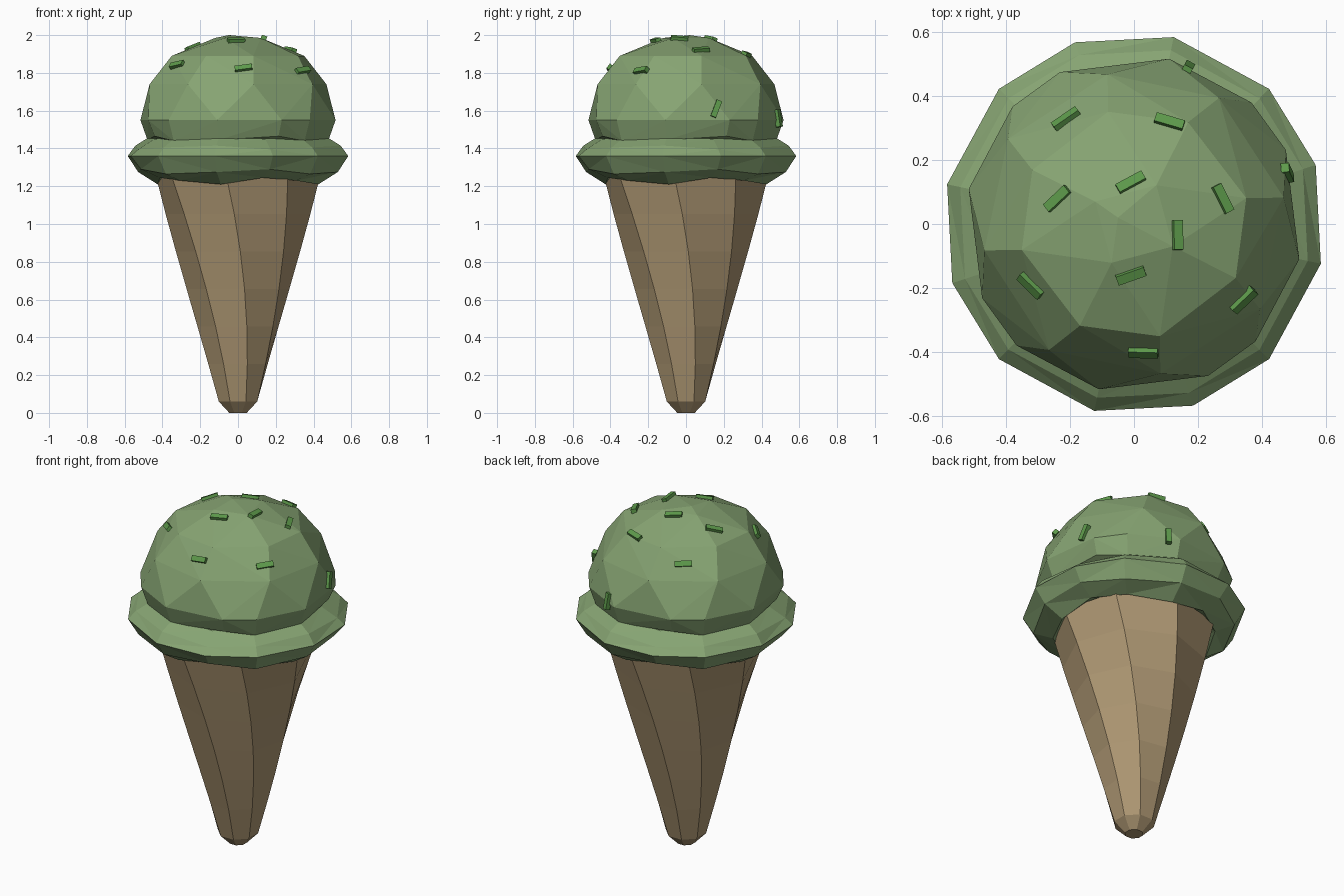
import bpy, bmesh
from math import sin, cos, radians
from mathutils import Vector, Matrix

if "Cube" in bpy.data.objects:
    bpy.data.objects.remove(bpy.data.objects["Cube"])


def material(name, rgb):
    m = bpy.data.materials.new(name)
    m.diffuse_color = (*rgb, 1)
    m.use_nodes = True
    m.node_tree.nodes["Principled BSDF"].inputs["Base Color"].default_value = m.diffuse_color
    return m


def finish(bm, name, mat):
    bmesh.ops.recalc_face_normals(bm, faces=bm.faces)
    me = bpy.data.meshes.new(name)
    bm.to_mesh(me)
    bm.free()
    me.materials.append(mat)
    ob = bpy.data.objects.new(name, me)
    bpy.context.collection.objects.link(ob)
    return ob


def ring(r, z, angles, waves=(0,)):
    return [Vector((r * cos(radians(a)), r * sin(radians(a)), z + waves[i % len(waves)]))
            for i, a in enumerate(angles)]


def quarter(*angles):
    return [a + 90 * k for k in range(4) for a in angles]


def loft(name, rings, mat, triangulate=False):
    bm = bmesh.new()
    loops = [[bm.verts.new(p) for p in r] for r in rings]
    n = len(loops[0])
    for a, b in zip(loops, loops[1:]):
        for i in range(n):
            j = (i + 1) % n
            bm.faces.new((a[i], a[j], b[j], b[i]))
    bm.faces.new(loops[0][::-1])
    bm.faces.new(loops[-1])
    if triangulate:
        bmesh.ops.triangulate(bm, faces=bm.faces)
    return finish(bm, name, mat)


wafer = material("wafer", (0.42, 0.31, 0.17))
cream = material("cream", (0.24, 0.37, 0.17))
candy = material("candy", (0.11, 0.32, 0.07))

# Twisted eight-sided cone with a blunt tip
oct_angles = [22.5 + 45 * i for i in range(8)]
rings = [ring(0.05, 0, oct_angles)]
steps = 6
for s in range(steps + 1):
    t = s / steps
    rings.append(ring(0.11 + 0.328 * t, 0.06 + 1.19 * t, [a - 30.5 * t for a in oct_angles]))
loft("cone", rings, wafer)

# Overhanging skirt of melted cream
ang = quarter(-12, 18, 45)
loft("cream_skirt", [
    ring(0.36, 1.27, ang),
    ring(0.435, 1.23, ang, (-0.02, 0.015, 0)),
    ring(0.54, 1.275, ang, (0, 0.015, -0.01)),
    ring(0.597, 1.36, ang),
    ring(0.555, 1.405, ang, (0.01, -0.01, 0)),
    ring(0.465, 1.46, ang, (0.01, -0.01, 0)),
    ring(0.38, 1.46, ang)], cream, True)

# Faceted scoop: hull of a few rings with four-fold symmetry
bm = bmesh.new()
scoop_rings = [
    ring(0.49, 1.445, quarter(-12, 26, 46), (0.0, 0.02, -0.005)),
    ring(0.528, 1.55, quarter(-12, 26, 46)),
    ring(0.475, 1.74, quarter(10, 56)),
    ring(0.36, 1.89, quarter(13, 62)),
    ring(0.14, 1.985, quarter(60)),
    [Vector((-0.05, 0.02, 2.0))]]
for r in scoop_rings:
    for p in r:
        bm.verts.new(p)
bmesh.ops.convex_hull(bm, input=bm.verts)
scoop = finish(bm, "scoop", cream)

# Sprinkles: position near the scoop, and heading
flat = [(-0.22, 0.34, 1.83, 38), (0.11, 0.315, 1.89, -18), (-0.01, 0.13, 1.98, 30),
        (0.28, 0.08, 1.93, -62), (0.135, -0.035, 1.98, 90), (-0.245, 0.08, 1.95, 38),
        (-0.32, -0.19, 1.84, -33), (-0.01, -0.16, 1.97, 20), (0.34, -0.235, 1.81, 52),
        (0.03, -0.395, 1.82, 8)]
sprinkles = [(Vector(f[:3]), Vector((cos(radians(f[3])), sin(radians(f[3])), 0))) for f in flat]
sprinkles += [(Vector((0.48, 0.16, 1.61)), Vector((0, 0.4, 1))),
              (Vector((0.17, 0.49, 1.56)), Vector((0, 0, 1)))]
for i, (pos, heading) in enumerate(sprinkles):
    _, hit, normal, _ = scoop.closest_point_on_mesh(pos)
    x = (heading - normal * heading.dot(normal)).normalized()
    y = normal.cross(x)
    m = Matrix((x, y, normal)).transposed().to_4x4()
    m.translation = hit + normal * 0.004
    bm = bmesh.new()
    bmesh.ops.create_cube(bm, size=1, matrix=m @ Matrix.Diagonal((0.092, 0.03, 0.026, 1)))
    finish(bm, f"sprinkle_{i + 1}", candy)
